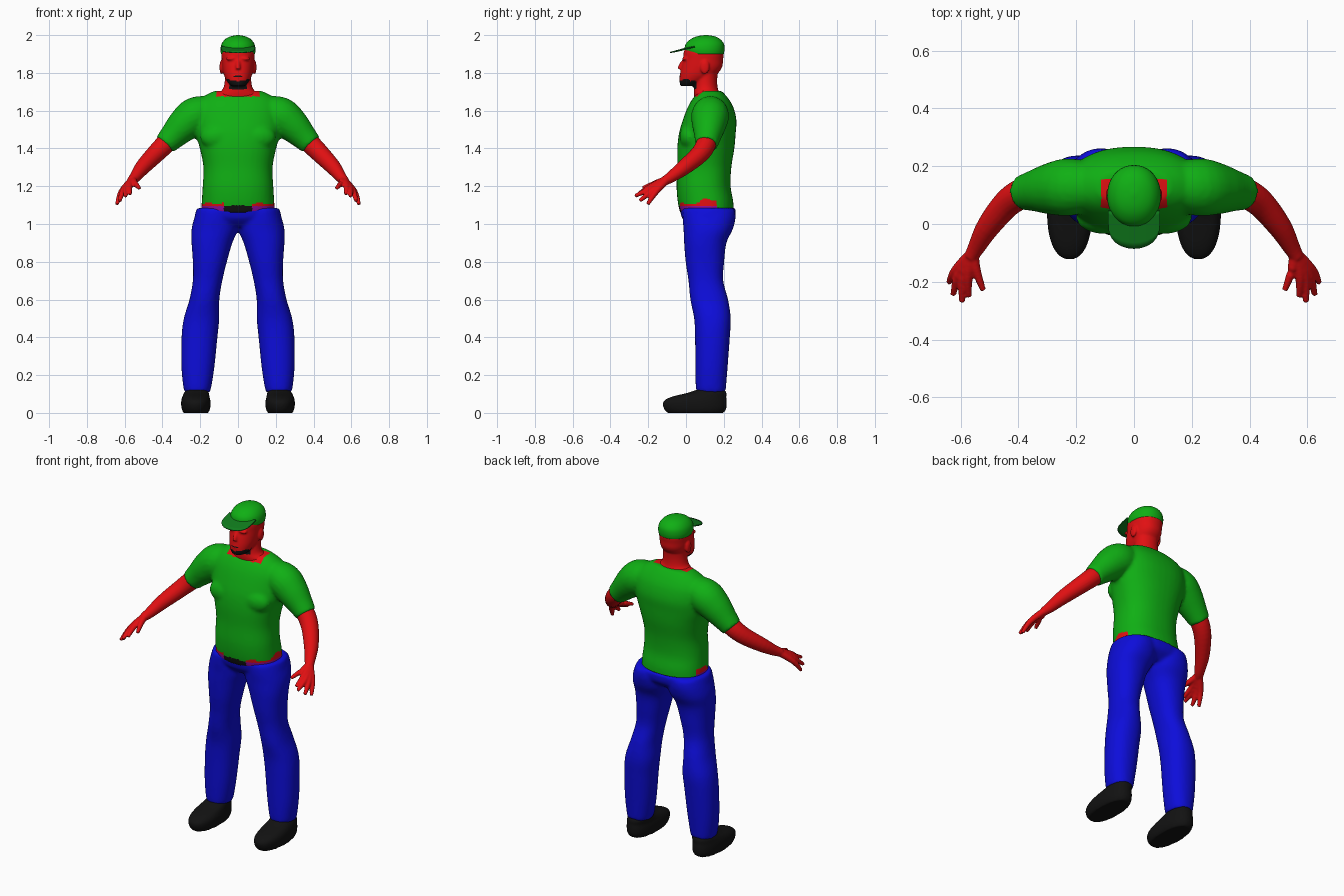
import bpy, bmesh, math
from mathutils import Vector

if "Cube" in bpy.data.objects:
    bpy.data.objects.remove(bpy.data.objects["Cube"])


def material(name, rgb):
    m = bpy.data.materials.new(name)
    m.diffuse_color = (*rgb, 1)
    m.use_nodes = True
    m.node_tree.nodes["Principled BSDF"].inputs["Base Color"].default_value = m.diffuse_color
    return m


GREEN = material("shirt green", (0.005, 0.43, 0.007))
RED = material("skin red", (0.75, 0.005, 0.006))
BLUE = material("jeans blue", (0.004, 0.004, 0.7))
BLACK = material("black", (0.006, 0.006, 0.006))
PURPLE = material("waist purple", (0.3, 0.004, 0.35))
DARK = material("dark green", (0.005, 0.2, 0.012))


def spline(stations, steps=4):
    """Smooth interpolation through a list of equal-length tuples."""
    out, n = [], len(stations)
    for i in range(n - 1):
        p0, p1 = stations[max(i - 1, 0)], stations[i]
        p2, p3 = stations[i + 1], stations[min(i + 2, n - 1)]
        for s in range(steps):
            t = s / steps
            out.append([0.5 * (2 * b + (c - a) * t + (2 * a - 5 * b + 4 * c - d) * t * t
                               + (3 * b - a - 3 * c + d) * t ** 3)
                        for a, b, c, d in zip(p0, p1, p2, p3)])
    return out + [list(stations[-1])]


def skin(bm, rings):
    rows = [[bm.verts.new(p) for p in ring] for ring in rings]
    n = len(rows[0])
    for a, b in zip(rows, rows[1:]):
        for i in range(n):
            bm.faces.new((a[i], a[(i + 1) % n], b[(i + 1) % n], b[i]))
    bm.faces.new(rows[0][::-1])
    bm.faces.new(rows[-1])


def loft(bm, stations, power=2.0, n=40):
    """Stack of rounded horizontal sections: (z, cx, cy, rx, ry)."""
    def pt(c, r, v):
        return c + r * math.copysign(abs(v) ** (2 / power), v)
    skin(bm, [[(pt(cx, rx, math.cos(k * math.tau / n)), pt(cy, ry, math.sin(k * math.tau / n)), z)
               for k in range(n)] for z, cx, cy, rx, ry in spline(stations)])


def tube(bm, stations, n=20):
    """Round limb along a path: (x, y, z, radius)."""
    pts = spline(stations)
    rings = []
    for i, p in enumerate(pts):
        d = Vector(pts[min(i + 1, len(pts) - 1)][:3]) - Vector(pts[max(i - 1, 0)][:3])
        u = d.cross(Vector((0.3, 0.9, 0.31))).normalized()
        v = d.cross(u).normalized()
        rings.append([Vector(p[:3]) + p[3] * (math.cos(k * math.tau / n) * u
                      + math.sin(k * math.tau / n) * v) for k in range(n)])
    skin(bm, rings)


def ball(bm, c, s):
    r = bmesh.ops.create_uvsphere(bm, u_segments=20, v_segments=12, radius=1)
    for v in r["verts"]:
        v.co = Vector((v.co.x * s[0] + c[0], v.co.y * s[1] + c[1], v.co.z * s[2] + c[2]))


def finish(name, bm, mats, voxel=0, smooth=5, rule=None):
    """Fuse overlapping pieces into one smooth surface and colour it by a rule."""
    bmesh.ops.recalc_face_normals(bm, faces=bm.faces)
    me = bpy.data.meshes.new(name)
    bm.to_mesh(me)
    bm.free()
    ob = bpy.data.objects.new(name, me)
    bpy.context.collection.objects.link(ob)
    if voxel:
        r = ob.modifiers.new("fuse", "REMESH")
        r.mode, r.voxel_size = "VOXEL", voxel
        s = ob.modifiers.new("soften", "SMOOTH")
        s.factor, s.iterations = 0.5, smooth
        dg = bpy.context.evaluated_depsgraph_get()
        me = bpy.data.meshes.new_from_object(ob.evaluated_get(dg))
        ob.modifiers.clear()
        ob.data = me
    me.materials.clear()
    for m in mats:
        me.materials.append(m)
    for p in me.polygons:
        p.use_smooth = True
        p.material_index = rule(*p.center) if rule else 0
    return ob


SIDES = (-1, 1)

# shirt: torso with sleeves, bare neckline and midriff
bm = bmesh.new()
loft(bm, [(1.06, 0, .11, .195, .142), (1.12, 0, .103, .192, .147), (1.2, 0, .093, .187, .143),
          (1.3, 0, .097, .183, .143), (1.4, 0, .105, .202, .151), (1.48, 0, .113, .225, .15),
          (1.55, 0, .125, .23, .142), (1.62, 0, .13, .225, .12), (1.67, 0, .13, .19, .09),
          (1.705, 0, .13, .125, .058)], 2.3)
for s in SIDES:
    tube(bm, [(s * .13, .13, 1.6, .08), (s * .22, .128, 1.575, .1), (s * .285, .122, 1.525, .091),
              (s * .345, .115, 1.465, .072), (s * .388, .108, 1.42, .06)])
    ball(bm, (s * .1, .02, 1.46), (.1, .055, .07))


def shirt_rule(x, y, z):
    if z > 1.675 and abs(x) < .112 and y < .15:
        return 1
    if z < 1.14:
        if y > .165:
            return 2 if z < 1.088 else 0
        if abs(x) < .075 and y < .05:
            return 2 if z < 1.098 else 0
        hem = 1.108 + .006 * math.sin(x * 70) + (.018 if .07 < y < .16 else 0)
        if z < hem:
            return 3 if z < 1.092 else 1
    return 0


finish("shirt", bm, [GREEN, RED, BLACK, PURPLE], .01, 5, shirt_rule)

# jeans: pelvis and two legs
bm = bmesh.new()
loft(bm, [(1.085, 0, .115, .217, .148), (1.03, 0, .118, .23, .138), (.985, 0, .115, .2, .09)], 2.3)
for s in SIDES:
    loft(bm, [(1.075, s * .112, .12, .104, .138), (1.03, s * .115, .122, .117, .14),
              (.97, s * .123, .117, .123, .13), (.9, s * .138, .102, .108, .112),
              (.8, s * .149, .1, .09, .102), (.7, s * .161, .105, .078, .092),
              (.6, s * .178, .123, .079, .1), (.5, s * .193, .14, .094, .097),
              (.4, s * .204, .14, .095, .092), (.25, s * .212, .135, .088, .086),
              (.15, s * .215, .132, .076, .081), (.11, s * .216, .132, .068, .077)], 2.2)
finish("jeans", bm, [BLUE, BLACK], .01, 5,
       lambda x, y, z: int(z > 1.066 and abs(x) < .07 and y < .06))

for s in SIDES:
    side = "left" if s > 0 else "right"
    # shoe
    bm = bmesh.new()
    loft(bm, [(0, s * .223, .05, .066, .15), (.025, s * .223, .048, .076, .166),
              (.06, s * .223, .048, .078, .168), (.085, s * .223, .068, .072, .145),
              (.105, s * .22, .11, .066, .105), (.122, s * .217, .13, .058, .076)], 2.3)
    finish(side + "_shoe", bm, [BLACK], .008, 3)

    # arm, with each finger running back to the wrist to form the palm
    bm = bmesh.new()
    tube(bm, [(s * .33, .114, 1.475, .05), (s * .385, .106, 1.423, .053),
              (s * .44, .07, 1.368, .049), (s * .505, -.01, 1.3, .041),
              (s * .545, -.08, 1.248, .03), (s * .565, -.115, 1.228, .024)])
    for knuckle, tip in [((.575, -.185, 1.198), (.571, -.252, 1.16)),
                         ((.592, -.187, 1.188), (.595, -.27, 1.148)),
                         ((.607, -.177, 1.178), (.626, -.245, 1.122)),
                         ((.617, -.16, 1.17), (.641, -.203, 1.104)),
                         ((.548, -.155, 1.218), (.522, -.23, 1.19))]:
        tube(bm, [(s * .558, -.1, 1.235, .021), (s * knuckle[0], *knuckle[1:], .017),
                  (s * tip[0], *tip[1:], .01)], 12)
    finish(side + "_arm", bm, [RED], .005, 3)

# head: neck, skull, ears, brow, nose, lips and painted beard
bm = bmesh.new()
loft(bm, [(1.64, 0, .12, .13, .07), (1.685, 0, .112, .112, .07), (1.715, 0, .105, .08, .064),
          (1.76, 0, .105, .07, .06), (1.82, 0, .11, .07, .06)])
loft(bm, [(1.73, 0, .015, .036, .044), (1.752, 0, .03, .056, .064), (1.79, 0, .064, .075, .096),
          (1.83, 0, .083, .083, .108), (1.87, 0, .09, .086, .106), (1.91, 0, .094, .087, .106),
          (1.95, 0, .096, .075, .09)], 2.2)
tube(bm, [(0, -.01, 1.868, .009), (0, -.028, 1.838, .012), (0, -.033, 1.82, .013)], 12)
ball(bm, (0, -.022, 1.78), (.026, .014, .012))
for s in SIDES:
    ball(bm, (s * .035, -.005, 1.875), (.03, .016, .009))
    ball(bm, (s * .088, .1, 1.83), (.01, .024, .037))
finish("head", bm, [RED, BLACK], .006, 3,
       lambda x, y, z: int(y < .055 and abs(x) < .06 and 1.715 < z < 1.757 + .15 * abs(x) * (y < .02)
                           or y < 0 and abs(x) < .022 and 1.778 < z < 1.784))

# cap crown
bm = bmesh.new()
loft(bm, [(1.9, 0, .1, .09, .1), (1.925, 0, .098, .093, .106), (1.955, 0, .1, .086, .1),
          (1.98, 0, .103, .066, .076), (1.994, 0, .105, .038, .045), (2.0, 0, .105, .006, .007)], 2.1)
finish("cap_crown", bm, [GREEN])

# cap bill: thin curved plate
bm = bmesh.new()
rows = []
for i in range(13):
    a = math.pi * i / 12
    x = -.09 * math.cos(a)
    front = .0 - .086 * math.sin(a) ** .8
    row = []
    for j in range(7):
        y = .045 + (front - .045) * j / 6
        row.append(bm.verts.new((x, y, 1.934 + .27 * (y - .0) - .6 * x * x)))
    rows.append(row)
for a, b in zip(rows, rows[1:]):
    for j in range(6):
        bm.faces.new((a[j], a[j + 1], b[j + 1], b[j]))
bill = finish("cap_bill", bm, [DARK])
bill.modifiers.new("thickness", "SOLIDIFY").thickness = .006
